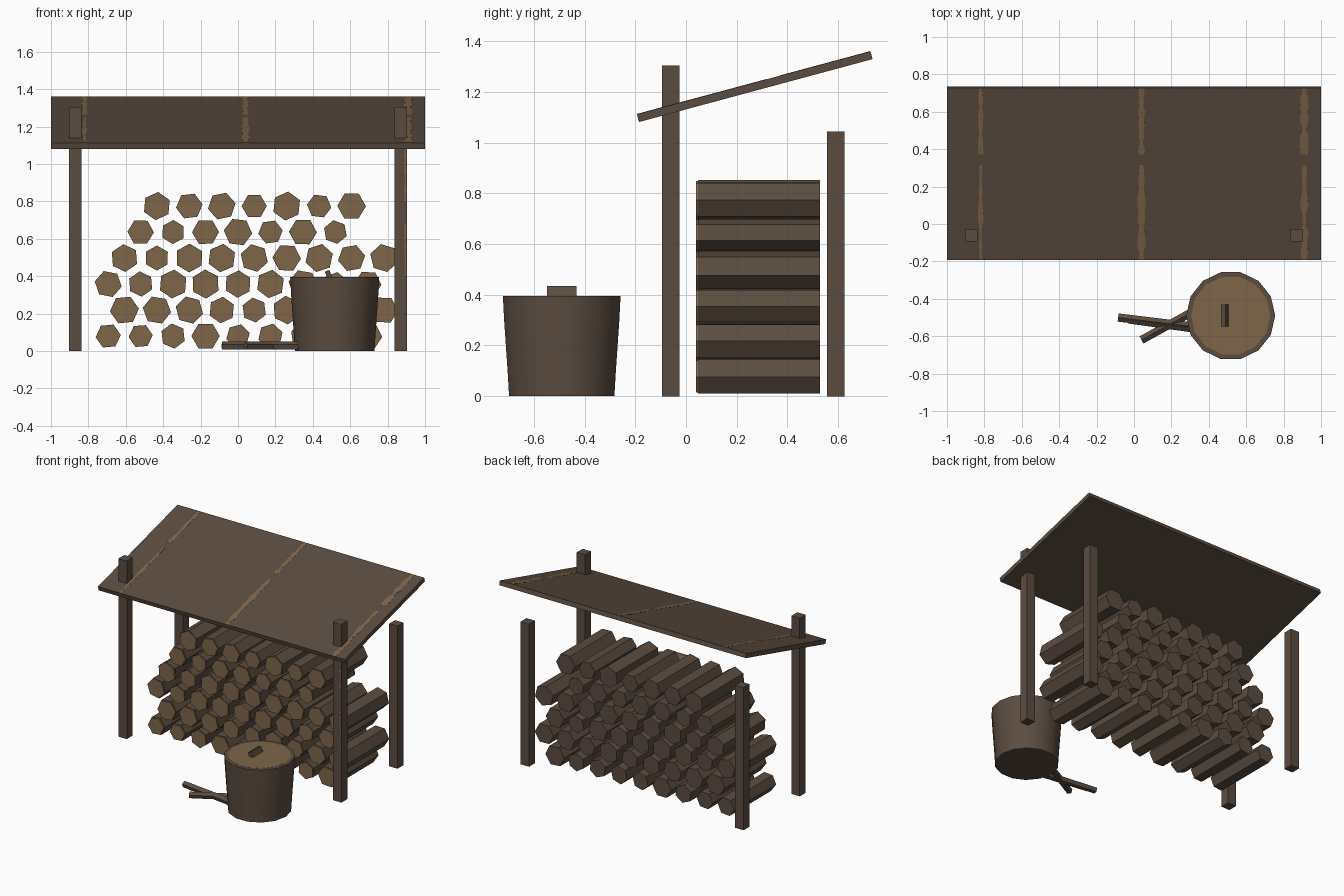
import bpy, bmesh, math, random
from mathutils import Matrix, Vector

random.seed(4)
if "Cube" in bpy.data.objects:
    bpy.data.objects.remove(bpy.data.objects["Cube"])


def material(name, rgb):
    m = bpy.data.materials.new(name)
    m.use_nodes = True
    m.diffuse_color = (*rgb, 1)
    m.node_tree.nodes["Principled BSDF"].inputs["Base Color"].default_value = (*rgb, 1)
    return m


BROWN = material("dark brown wood", (0.105, 0.072, 0.051))
TAN = material("cut tan wood", (0.21, 0.13, 0.068))


def make(name, bm, mat, matrix=Matrix()):
    bmesh.ops.recalc_face_normals(bm, faces=bm.faces)
    me = bpy.data.meshes.new(name)
    bm.to_mesh(me)
    bm.free()
    me.materials.append(mat)
    ob = bpy.data.objects.new(name, me)
    ob.matrix_world = matrix
    bpy.context.collection.objects.link(ob)
    return ob


def box(name, centre, size, mat=BROWN, rot=Matrix()):
    bm = bmesh.new()
    bmesh.ops.create_cube(bm, size=1, matrix=Matrix.Diagonal((*size, 1)))
    return make(name, bm, mat, Matrix.Translation(centre) @ rot)


def rod(name, a, b, radius, sides, mat=BROWN, spin=0, end_radius=None):
    """Prism running from point a to point b."""
    a, b = Vector(a), Vector(b)
    bm = bmesh.new()
    bmesh.ops.create_cone(bm, cap_ends=True, segments=sides, radius1=radius,
                          radius2=end_radius or radius, depth=(b - a).length,
                          matrix=Matrix.Rotation(spin, 4, "Z"))
    turn = (b - a).to_track_quat("Z", "Y").to_matrix().to_4x4()
    return make(name, bm, mat, Matrix.Translation((a + b) / 2) @ turn)


def wear(name, x, start, end, width, matrix):
    """Thin ragged strip running along local y."""
    bm = bmesh.new()
    steps = 14
    rows = []
    for i in range(steps + 1):
        y = start + (end - start) * i / steps
        w = width * random.uniform(0.3, 1.0) / 2
        rows.append([bm.verts.new((x + s * w, y, 0)) for s in (-1, 1)])
    for p, q in zip(rows, rows[1:]):
        bm.faces.new((p[0], p[1], q[1], q[0]))
    bmesh.ops.recalc_face_normals(bm, faces=bm.faces)
    bmesh.ops.solidify(bm, geom=bm.faces[:], thickness=0.002)
    return make(name, bm, TAN, matrix)


# Posts: tall pair in front piercing the roof, short pair behind
for side, x in (("right", -0.87), ("left", 0.87)):
    box(f"front_post_{side}", (x, -0.06, 0.652), (0.068, 0.068, 1.305))
    box(f"rear_post_{side}", (x, 0.59, 0.522), (0.068, 0.068, 1.045))

# Sloped roof panel with worn seams on top
slope = Matrix.Rotation(math.radians(15.07), 4, "X")
middle = Vector((0, 0.271, 1.2205))
box("roof", middle, (2, 0.954, 0.032), BROWN, slope)
roof_top = Matrix.Translation(middle) @ slope @ Matrix.Translation((0, 0, 0.017))
for x, width in ((-0.82, 0.032), (0.04, 0.046), (0.91, 0.05)):
    wear("roof_wear_front", x, -0.475, 0.05, width, roof_top)
    wear("roof_wear_rear", x, 0.11, 0.475, width, roof_top)

# Worn edge on one front post
post_face = Matrix.Translation((0, -0.095, 0)) @ Matrix.Rotation(math.pi / 2, 4, "X")
wear("post_wear_top", 0.895, 0.8, 1.08, 0.016, post_face)
wear("post_wear_low", 0.895, 0.4, 0.68, 0.012, post_face)

# Stacked firewood: hexagonal logs with pale cut front ends
PITCH = 0.1735
for row, (first, count) in enumerate(((0, 9), (0.5, 9), (0, 9), (0.5, 9), (1, 7), (1.5, 7))):
    z = 0.08 + 0.139 * row
    for i in range(count):
        x = -0.694 + (first + i) * PITCH
        r = random.uniform(0.064, 0.078)
        spin = random.uniform(0, math.pi / 3)
        rod("log", (x, 0.047, z), (x, 0.528, z), r, 6, BROWN, spin)
        rod("log_cut_end", (x, 0.04, z), (x, 0.05, z), r * 0.96, 6, TAN, spin)

# Chopping block: tapered smooth bucket shape, pale top inside a dark rim
PX, PY = 0.517, -0.49
profile = [(0.213, 0), (0.219, 0.1), (0.226, 0.2), (0.233, 0.3), (0.238, 0.395),
           (0.212, 0.395), (0.212, 0.38)]
bm = bmesh.new()
sides = 14
rings = [[bm.verts.new((r * math.cos(math.tau * k / sides), r * math.sin(math.tau * k / sides), z))
          for k in range(sides)] for r, z in profile]
for lo, hi in zip(rings, rings[1:]):
    for k in range(sides):
        n = (k + 1) % sides
        bm.faces.new((lo[k], lo[n], hi[n], hi[k]))
bm.faces.new(rings[0])
bm.faces.new(rings[-1])
block = make("chopping_block", bm, BROWN, Matrix.Translation((PX, PY, 0)))
bpy.ops.object.select_all(action="DESELECT")
block.select_set(True)
bpy.context.view_layer.objects.active = block
bpy.ops.object.shade_smooth_by_angle(angle=math.radians(40))
rod("block_top", (PX, PY, 0.37), (PX, PY, 0.396), 0.212, sides, TAN, math.pi / 2)

# Wedge leaning out of the block top
box("wedge", (0.487, PY, 0.403), (0.026, 0.118, 0.056), BROWN,
    Matrix.Rotation(-0.4, 4, "Y"))

# Loose sticks on the ground
for a, b in (((-0.085, -0.5), (0.33, -0.55)),
             ((-0.03, -0.51), (0.33, -0.56)),
             ((0.04, -0.62), (0.33, -0.46))):
    rod("kindling_stick", (*a, 0.027), (*b, 0.027), 0.023, 5)
